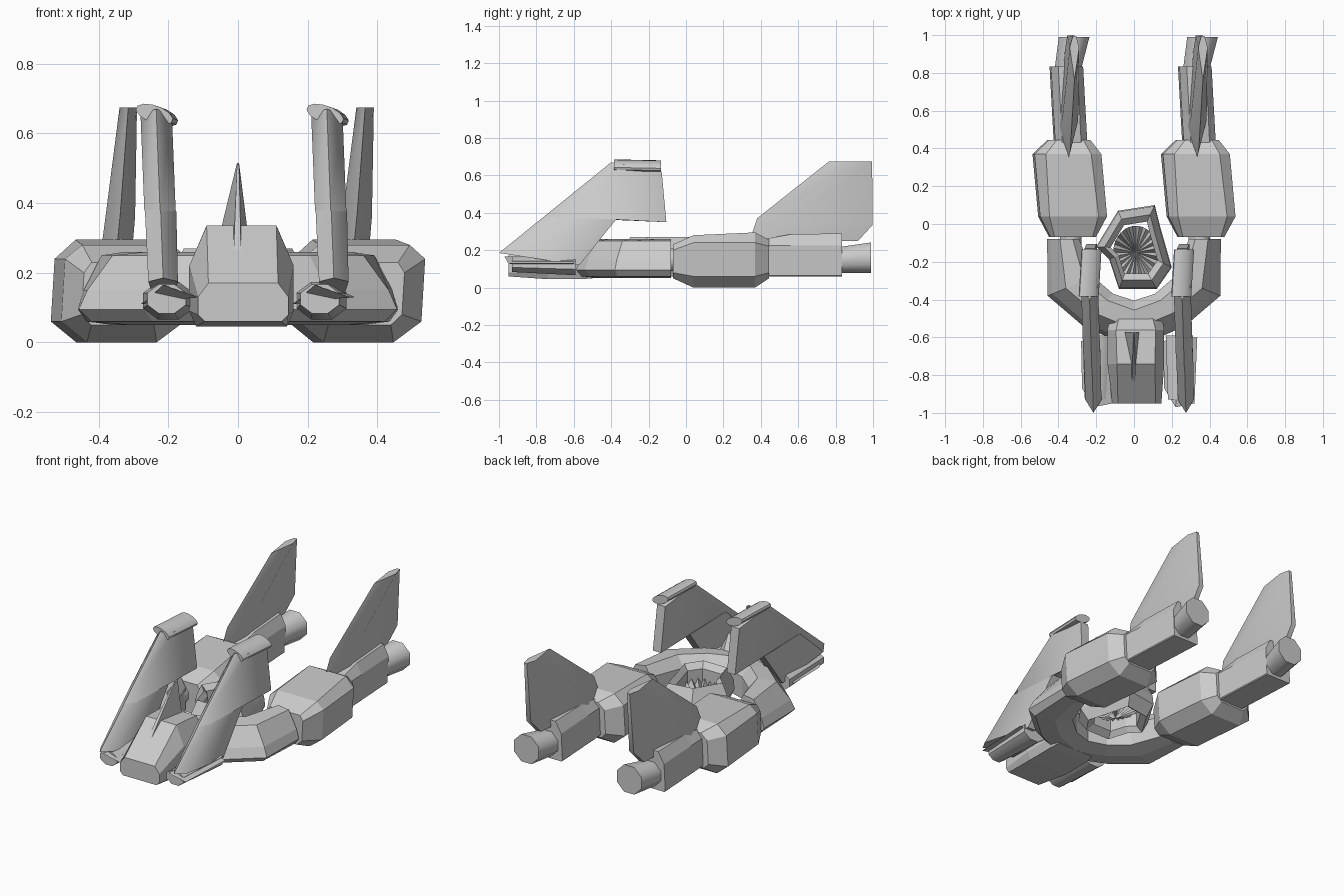
import bpy, math
from mathutils import Vector

if "Cube" in bpy.data.objects:
    bpy.data.objects.remove(bpy.data.objects["Cube"])

REAR_STEP, FRONT_STEP = 0.68, 0.49   # spacing of the repeated rear / front parts


def loft(name, rings, closed=False, smooth=False, step=0):
    """Skin a list of vertex rings; optionally add a copy shifted in x."""
    n, m = len(rings[0]), len(rings)
    verts = [tuple(v) for r in rings for v in r]
    faces = []
    for i in range(m if closed else m - 1):
        a, b = i * n, ((i + 1) % m) * n
        faces += [(a + k, a + (k + 1) % n, b + (k + 1) % n, b + k) for k in range(n)]
    if not closed:
        faces += [tuple(range(n))[::-1], tuple(range((m - 1) * n, m * n))]
    me = bpy.data.meshes.new(name)
    me.from_pydata(verts, [], faces)
    me.validate()
    ob = bpy.data.objects.new(name, me)
    bpy.context.collection.objects.link(ob)
    bpy.ops.object.select_all(action='DESELECT')
    ob.select_set(True)
    bpy.context.view_layer.objects.active = ob
    bpy.ops.object.mode_set(mode='EDIT')
    bpy.ops.mesh.select_all(action='SELECT')
    bpy.ops.mesh.normals_make_consistent(inside=False)
    bpy.ops.object.mode_set(mode='OBJECT')
    if smooth:
        bpy.ops.object.shade_smooth_by_angle(angle=math.radians(46))
    if step:
        twin = ob.copy()
        twin.name = name + "_right"
        twin.location.x = step
        bpy.context.collection.objects.link(twin)
    return ob


def ring(y, cx, hw, fb, ft, z0, z1, z2, z3, lean=0.0):
    """Chamfered box section: flat bottom fb, sides hw, flat top ft."""
    pts = [(-fb, z0), (fb, z0), (hw, z1), (hw, z2), (ft, z3), (-ft, z3), (-hw, z2), (-hw, z1)]
    return [(cx + x + lean * (z - 0.15), y, z) for x, z in pts]


def tube(name, p0, p1, r0, r1, n=8, flat=1.0, roll=0.0, step=0):
    """Cylinder or cone between two points, optionally flattened in z and rolled."""
    rings = []
    for p, r in ((p0, r0), (p1, r1)):
        row = []
        for k in range(n):
            a = math.tau * (k + 0.5) / n
            x, z = r * math.cos(a), r * flat * math.sin(a)
            row.append((p[0] + x * math.cos(roll) - z * math.sin(roll), p[1],
                        p[2] + x * math.sin(roll) + z * math.cos(roll)))
        rings.append(row)
    return loft(name, rings, smooth=True, step=step)


def blade(name, levels, nose, tail, step):
    """Fin from levels of (lead y, lead z, trail y, trail z, centre x, thickness)."""
    rings = []
    for yl, zl, yt, zt, cx, th in levels:
        a, b = Vector((cx, yl, zl)), Vector((cx, yt, zt))
        c = a + (b - a).normalized() * nose
        h, t = Vector((th / 2, 0, 0)), Vector((th * tail / 2, 0, 0))
        rings.append([a, c + h, b + t, b - t, c - h])
    return loft(name, rings, smooth=True, step=step)


# Rear engine pods
loft("engine_pod", [
    ring(-0.07, -0.325, 0.12, 0.09, 0.10, 0.05, 0.08, 0.20, 0.23, 0.06),
    ring(0.04, -0.325, 0.177, 0.10, 0.13, 0.0, 0.06, 0.24, 0.28, 0.06),
    ring(0.37, -0.355, 0.177, 0.10, 0.12, 0.0, 0.06, 0.24, 0.295, 0.06),
    ring(0.445, -0.345, 0.11, 0.08, 0.07, 0.05, 0.08, 0.22, 0.255, 0.06)], step=REAR_STEP)
# Boxy booms behind the pods
loft("tail_boom", [
    ring(0.42, -0.335, 0.085, 0.08, 0.05, 0.06, 0.065, 0.225, 0.26, 0.05),
    ring(0.56, -0.343, 0.085, 0.08, 0.05, 0.06, 0.065, 0.225, 0.285, 0.05),
    ring(0.835, -0.358, 0.085, 0.08, 0.05, 0.06, 0.065, 0.225, 0.29, 0.05)], step=REAR_STEP)
# Exhaust nozzles
tube("exhaust", (-0.35, 0.82, 0.147), (-0.317, 0.99, 0.16), 0.076, 0.088, 8, step=REAR_STEP)
# Tail fins
blade("tail_fin", [(0.34, 0.25, 0.92, 0.25, -0.35, 0.09),
                   (0.38, 0.37, 0.998, 0.335, -0.338, 0.085),
                   (0.765, 0.675, 0.995, 0.675, -0.315, 0.05)], 0.17, 0.35, REAR_STEP)
# Necks joining yoke arms to pods
tube("pod_neck", (-0.335, -0.12, 0.15), (-0.335, -0.04, 0.15), 0.06, 0.06, 10, step=REAR_STEP)

# Horseshoe yoke: outer and inner edge points, mirrored
half = [((-0.46, -0.08), (-0.29, -0.08)), ((-0.457, -0.38), (-0.215, -0.28)),
        ((-0.27, -0.54), (-0.11, -0.37))]
path = half + [((0, -0.66), (0, -0.405))] + [((-o[0], o[1]), (-i[0], i[1])) for o, i in half[::-1]]
section = [(0, 0.095), (0.1, 0.15), (0.4, 0.25), (0.8, 0.26), (1, 0.2), (1, 0.07), (0.6, 0.05), (0.15, 0.06)]
loft("yoke", [[(o[0] + (i[0] - o[0]) * f, o[1] + (i[1] - o[1]) * f, z) for f, z in section]
              for o, i in path])

# Central fan housing
outline = [(0.11, 0.23), (0.14, 0.11), (0.20, -0.10), (0.12, -0.215),
           (-0.08, -0.215), (-0.13, -0.06), (-0.20, 0.01), (-0.085, 0.20)]
rim = [(0.8, 0.06), (1, 0.13), (0.97, 0.19), (0.78, 0.27), (0.62, 0.24), (0.62, 0.09)]
loft("fan_housing", [[(x * s, y * s - 0.13, z) for s, z in rim] for x, y in outline], closed=True)
# Pleated fan disc
N = 40
fan_pts = [(0.01, -0.15, 0.10)]
for k in range(N):
    a = math.tau * k / N
    fan_pts.append((0.01 + 0.12 * math.cos(a), -0.15 + 0.14 * math.sin(a), 0.17 + (0.025 if k % 2 else -0.015)))
fan_me = bpy.data.meshes.new("fan")
fan_me.from_pydata(fan_pts, [], [(0, k + 1, (k + 1) % N + 1) for k in range(N)])
bpy.context.collection.objects.link(bpy.data.objects.new("fan", fan_me))

# Cabin with sloped windshield
loft("cabin", [
    ring(-0.50, 0.01, 0.14, 0.12, 0.09, 0.05, 0.09, 0.20, 0.25),
    ring(-0.56, 0.01, 0.15, 0.13, 0.105, 0.045, 0.09, 0.22, 0.325),
    ring(-0.74, 0.01, 0.15, 0.13, 0.10, 0.045, 0.09, 0.22, 0.335),
    ring(-0.95, 0.015, 0.13, 0.11, 0.10, 0.06, 0.08, 0.13, 0.17)])
# Spike fin on the cabin roof
loft("roof_spike", [[(-0.055, -0.57, 0.30), (0.03, -0.57, 0.30), (0.01, -0.89, 0.20), (-0.015, -0.89, 0.20)],
                    [(-0.003, -0.575, 0.515), (0.003, -0.575, 0.515), (0.003, -0.60, 0.51), (-0.003, -0.60, 0.51)]])

# Tall swept front wings
blade("front_wing", [(-1.0, 0.185, -0.57, 0.12, -0.215, 0.085),
                     (-0.765, 0.375, -0.365, 0.375, -0.222, 0.09),
                     (-0.755, 0.383, -0.105, 0.35, -0.224, 0.09),
                     (-0.40, 0.67, -0.13, 0.62, -0.235, 0.09)], 0.07, 0.6, FRONT_STEP)
# Flattened caps on the wing tips
tube("wing_cap", (-0.24, -0.385, 0.655), (-0.225, -0.135, 0.65), 0.056, 0.056, 12, 0.45, -0.35, FRONT_STEP)
# Pods at the wing roots, with pointed blades in front
tube("wing_root_pod", (-0.205, -0.93, 0.125), (-0.20, -0.59, 0.12), 0.06, 0.078, 8, 0.75, step=0.44)
loft("root_blade", [
    [(-0.28, -0.62, 0.11), (-0.10, -0.60, 0.13), (-0.19, -0.60, 0.17)],
    [(-0.275, -0.87, 0.11), (-0.115, -0.95, 0.13), (-0.215, -0.97, 0.165)]], step=0.435)
